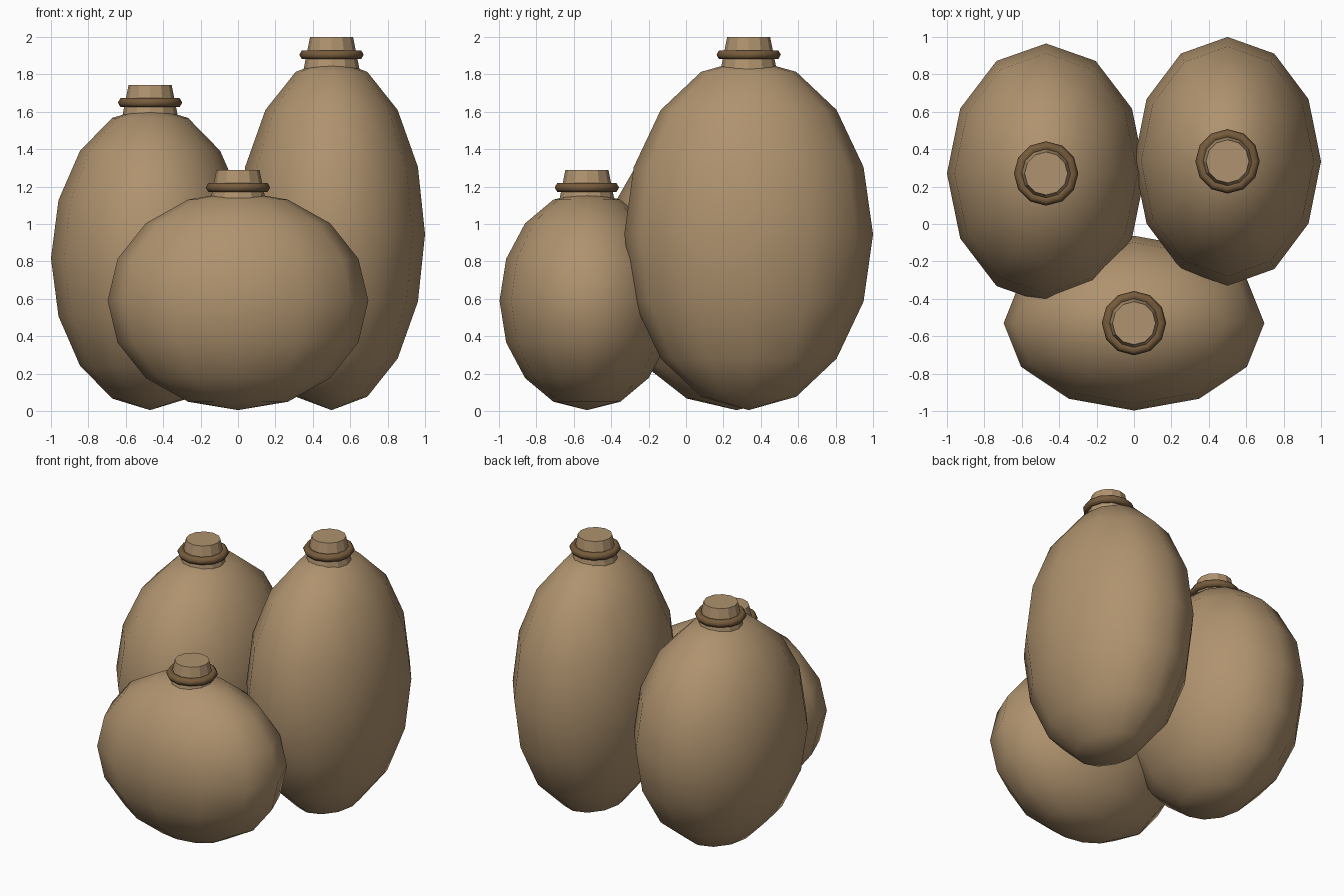
import bpy, math

if "Cube" in bpy.data.objects:
    bpy.data.objects.remove(bpy.data.objects["Cube"])


def material(name, rgb):
    m = bpy.data.materials.new(name)
    m.diffuse_color = (*rgb, 1)
    m.use_nodes = True
    m.node_tree.nodes["Principled BSDF"].inputs["Base Color"].default_value = m.diffuse_color
    return m


CLAY = material("tan clay", (0.43, 0.29, 0.157))
BAND = material("dark brown band", (0.18, 0.105, 0.045))


def finish(name, mat, angle):
    ob = bpy.context.object
    ob.name = name
    ob.data.materials.append(mat)
    bpy.ops.object.transform_apply(location=False, rotation=True, scale=True)
    bpy.ops.object.shade_smooth_by_angle(angle=math.radians(angle))
    return ob


def pot(name, x, y, half):
    hx, hy, hz = half
    mid = hz + 0.005
    top = mid + hz
    # rounded gourd-like body
    bpy.ops.mesh.primitive_uv_sphere_add(segments=12, ring_count=8, radius=1,
                                         location=(x, y, mid))
    bpy.context.object.scale = half
    finish(name + "_body", CLAY, 80)
    # tapered neck, sunk into the body
    bpy.ops.mesh.primitive_cone_add(vertices=12, radius1=0.155, radius2=0.115,
                                    depth=0.20, location=(x, y, top + 0.015))
    finish(name + "_neck", CLAY, 20)
    # band around the neck
    bpy.ops.mesh.primitive_torus_add(major_segments=12, minor_segments=6,
                                     major_radius=0.145, minor_radius=0.027,
                                     location=(x, y, top + 0.02))
    finish(name + "_neck_band", BAND, 70)


pot("tall_pot", 0.50, 0.335, (0.50, 0.665, 0.94))
pot("medium_pot", -0.47, 0.27, (0.53, 0.695, 0.812))
pot("squat_pot", 0.0, -0.53, (0.697, 0.467, 0.585))
